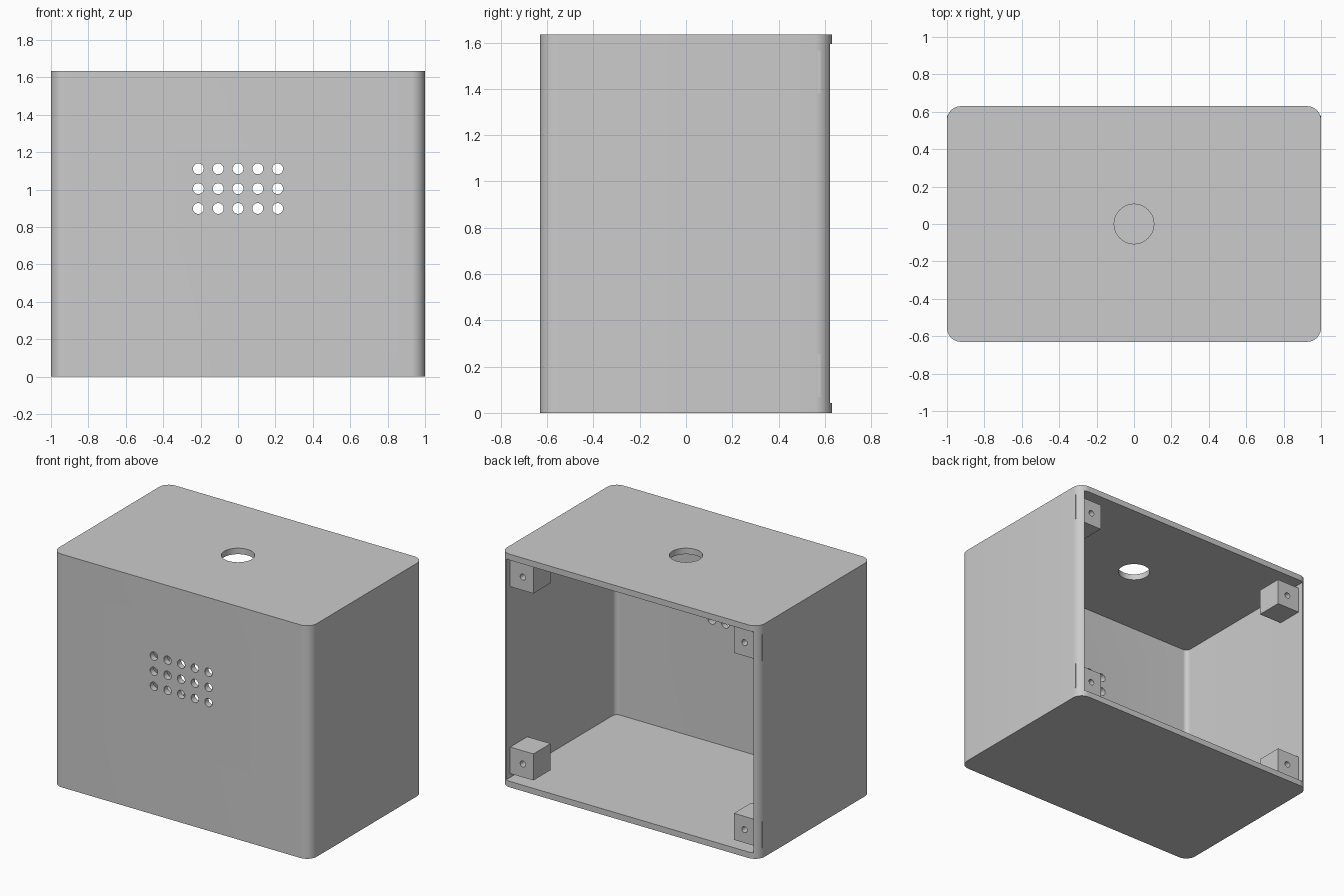
import bpy
import bmesh
from math import cos, sin, pi, radians
from mathutils import Matrix

cube = bpy.data.objects.get("Cube")
if cube:
    bpy.data.objects.remove(cube, do_unlink=True)

HX, HY, H = 1.0, 0.63, 1.635      # half width, half depth, height
WALL, R = 0.042, 0.075            # wall thickness, corner radius

grey = bpy.data.materials.new("light grey plastic")
grey.use_nodes = True
grey.diffuse_color = (0.6, 0.6, 0.6, 1)
grey.node_tree.nodes["Principled BSDF"].inputs["Base Color"].default_value = (0.6, 0.6, 0.6, 1)


def finish(name, bm):
    bmesh.ops.recalc_face_normals(bm, faces=bm.faces)
    mesh = bpy.data.meshes.new(name)
    bm.to_mesh(mesh)
    bm.free()
    mesh.materials.append(grey)
    obj = bpy.data.objects.new(name, mesh)
    bpy.context.collection.objects.link(obj)
    return obj


def prism(name, x0, x1, y0, y1, z0, z1, front_r=0, back_r=0):
    """Upright block whose front and back vertical corners can be rounded."""
    bm = bmesh.new()
    verts = []
    corners = [(x1, y1, -1, -1, back_r), (x0, y1, 1, -1, back_r),
               (x0, y0, 1, 1, front_r), (x1, y0, -1, 1, front_r)]
    for i, (x, y, sx, sy, r) in enumerate(corners):
        steps = 10 if r else 0
        for k in range(steps + 1):
            a = pi / 2 * (i + k / max(steps, 1))
            verts.append(bm.verts.new((x + sx * r + r * cos(a), y + sy * r + r * sin(a), z0)))
    base = bm.faces.new(verts)
    top = bmesh.ops.extrude_face_region(bm, geom=[base])["geom"]
    bmesh.ops.translate(bm, vec=(0, 0, z1 - z0),
                        verts=[v for v in top if isinstance(v, bmesh.types.BMVert)])
    return finish(name, bm)


def drill(name, points, r, depth, axis, segments=32):
    """One cutter made of a round bar at each point."""
    bm = bmesh.new()
    turn = Matrix.Rotation(radians(90), 4, "X") if axis == "y" else Matrix()
    for p in points:
        bmesh.ops.create_cone(bm, cap_ends=True, segments=segments, radius1=r, radius2=r,
                              depth=depth, matrix=Matrix.Translation(p) @ turn)
    return finish(name, bm)


def activate(obj):
    bpy.ops.object.select_all(action="DESELECT")
    obj.select_set(True)
    bpy.context.view_layer.objects.active = obj


def cut(obj, cutter):
    activate(obj)
    cutter.hide_render = True
    mod = obj.modifiers.new("cut", "BOOLEAN")
    mod.operation, mod.solver, mod.object = "DIFFERENCE", "EXACT", cutter
    bpy.ops.object.modifier_apply(modifier=mod.name)
    bpy.data.objects.remove(cutter, do_unlink=True)


def smooth(obj):
    activate(obj)
    bpy.ops.object.shade_smooth_by_angle(angle=radians(30))


# Hollow case, open at the back
case = prism("case", -HX, HX, -HY, HY, 0, H, R, R)
cut(case, prism("cavity", -HX + WALL, HX - WALL, -HY + WALL, HY + 0.2,
                WALL, H - WALL, front_r=R - WALL))

# Grid of round openings in the front wall
grid = [(0.106 * i, -HY, 1.005 + 0.106 * j) for i in range(-2, 3) for j in (-1, 0, 1)]
cut(case, drill("front_holes", grid, 0.029, 0.2, "y"))

# Round opening in the top
cut(case, drill("top_hole", [(0, 0, H)], 0.106, 0.2, "z", 64))
smooth(case)

# Corner mounting blocks with screw holes
for sx, side in ((-1, "right"), (1, "left")):
    for level, z in (("lower", 0.162), ("upper", H - 0.162)):
        xs = sorted((sx * 0.778, sx * 0.999))
        block = prism(f"{level}_{side}_mount", *xs, 0.39, 0.58, z - 0.093, z + 0.093)
        cut(block, drill("screw_hole", [(sx * 0.86, 0.58, z)], 0.021, 0.3, "y", 24))
        smooth(block)
